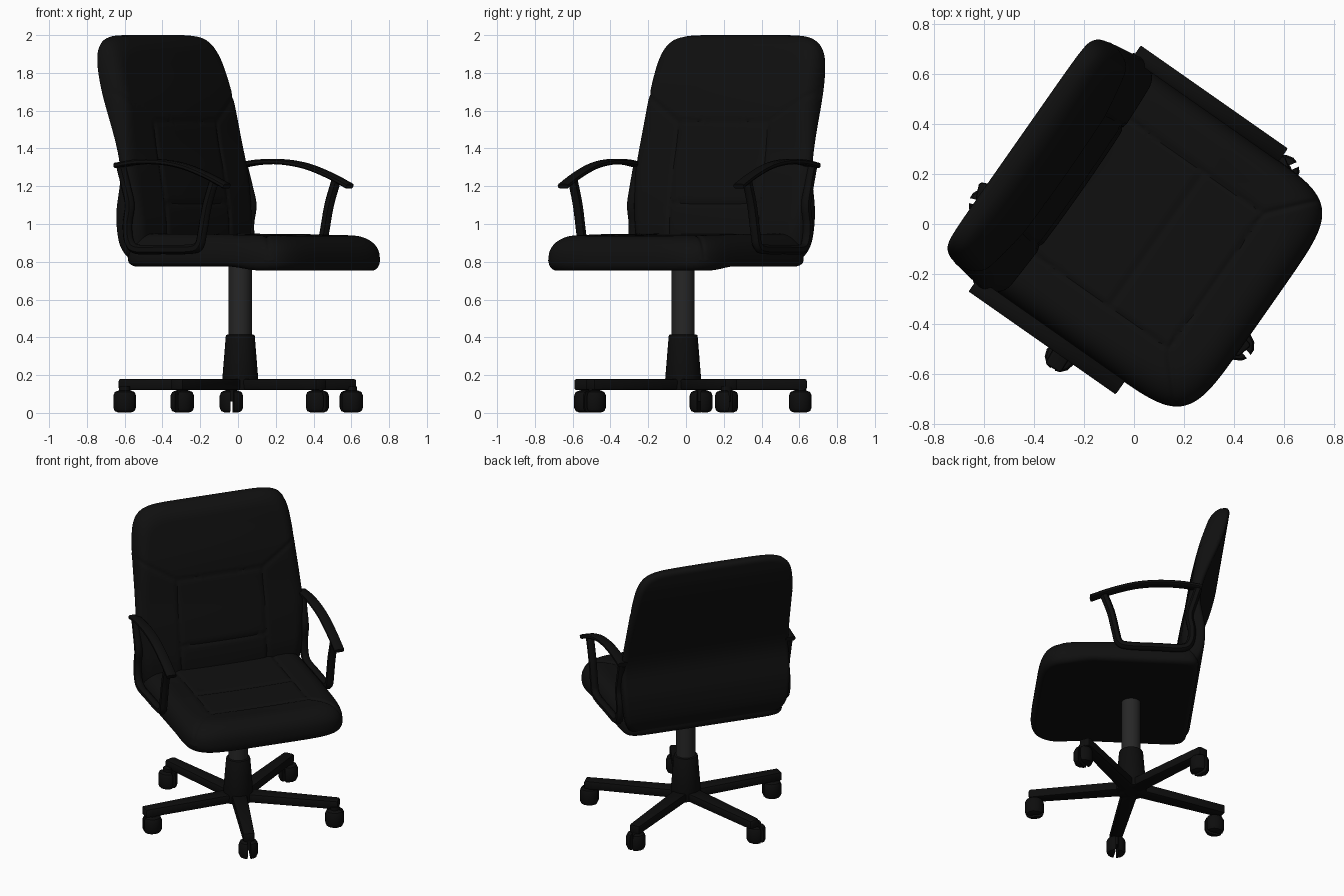
import bpy, bmesh, math
from mathutils import Matrix, Vector

if "Cube" in bpy.data.objects:
    bpy.data.objects.remove(bpy.data.objects["Cube"])

TURN = Matrix.Rotation(math.radians(55), 4, 'Z')   # the whole chair is swivelled


def material(name, v):
    m = bpy.data.materials.new(name)
    m.diffuse_color = (v, v, v, 1)
    m.use_nodes = True
    m.node_tree.nodes["Principled BSDF"].inputs["Base Color"].default_value = m.diffuse_color
    return m


LEATHER = material("black_leather", 0.005)
PLASTIC = material("black_plastic", 0.004)
STEEL = material("dark_steel", 0.02)


def finish(name, bm, mat, matrix=None, angle=40):
    if matrix:
        bm.transform(matrix)
    bmesh.ops.recalc_face_normals(bm, faces=bm.faces)
    me = bpy.data.meshes.new(name)
    bm.to_mesh(me)
    bm.free()
    me.materials.append(mat)
    ob = bpy.data.objects.new(name, me)
    bpy.context.collection.objects.link(ob)
    bpy.ops.object.select_all(action='DESELECT')
    ob.select_set(True)
    bpy.context.view_layer.objects.active = ob
    bpy.ops.object.shade_smooth_by_angle(angle=math.radians(angle))
    return ob


def catmull(p0, p1, p2, p3, t):
    return 0.5 * (2 * p1 + (p2 - p0) * t + (2 * p0 - 5 * p1 + 4 * p2 - p3) * t * t
                  + (3 * p1 - p0 - 3 * p2 + p3) * t ** 3)


def curve(table, x):
    """Cubic interpolation of an (x, value) table."""
    n = len(table)
    x = min(max(x, table[0][0]), table[-1][0])
    slope = [(table[min(i + 1, n - 1)][1] - table[max(i - 1, 0)][1])
             / (table[min(i + 1, n - 1)][0] - table[max(i - 1, 0)][0]) for i in range(n)]
    for i in range(n - 1):
        (x0, y0), (x1, y1) = table[i], table[i + 1]
        if x <= x1:
            h = x1 - x0
            t = (x - x0) / h
            return (y0 * (1 + 2 * t) * (1 - t) ** 2 + h * slope[i] * t * (1 - t) ** 2
                    + y1 * t * t * (3 - 2 * t) + h * slope[i + 1] * t * t * (t - 1))


def bulge(e, width, p):
    q = 1 - min(e / width, 1)
    return max(0, 1 - q ** p) ** (1 / p)


def groove(seams, x, y):
    d = 1.0
    for x0, y0, x1, y1 in seams:
        dx, dy = x1 - x0, y1 - y0
        t = min(max(((x - x0) * dx + (y - y0) * dy) / (dx * dx + dy * dy), 0), 1)
        d = min(d, math.hypot(x - x0 - t * dx, y - y0 - t * dy))
    return 0.008 * math.exp(-(d / 0.011) ** 2)


def pad(name, n_low, n_high, surface, res=116):
    """Upholstered pad: rounded-square grid, two skins joined at the rim."""
    bm = bmesh.new()
    ticks = [x + 0.2 * math.sin(math.pi * x) for x in (2 * i / res - 1 for i in range(res + 1))]
    for side in (0, 1):
        rows = []
        for t in ticks:
            n = n_low if t < 0 else n_high
            row = []
            for s in ticks:
                r = max(abs(s), abs(t))
                k = 1 / ((abs(s) / r) ** n + (abs(t) / r) ** n) ** (1 / n) if r > 1e-6 else 1
                row.append(bm.verts.new(surface(s * k, t * k, max(0, 1 - r), side)))
            rows.append(row)
        for r0, r1 in zip(rows, rows[1:]):
            for i in range(res):
                bm.faces.new((r0[i], r0[i + 1], r1[i + 1], r1[i]))
    bmesh.ops.remove_doubles(bm, verts=bm.verts, dist=1e-5)
    return finish(name, bm, LEATHER, TURN)


# Seat cushion
SEAT_SEAMS = [(-.33, .40, .33, .40), (-.33, .11, .33, .11), (-.33, -.3, -.33, .40),
              (.33, -.3, .33, .40), (.33, .40, .50, .55), (-.33, .40, -.50, .55)]


def seat_surface(a, b, e, side):
    u, v = .54 * a, .13 + .505 * b
    rim = .81
    if side:
        q = min(max((v - .28) / .22, 0), 1)
        low = .775 - .022 * q * q * (3 - 2 * q)
        z = rim + (low - rim) * bulge(e, .07, 2)
    else:
        top = .952 - .012 * max(0, b) - .014 * (1 - a * a) * (1 - b * b)
        z = rim + (top - rim) * bulge(e, .22 + .06 * max(0, b), 2.3) - groove(SEAT_SEAMS, u, v)
    return (u, -v, z)


pad("seat", 14, 6, seat_surface)

# Backrest
WIDTH = [(.79, .535), (.9, .548), (1.1, .565), (1.3, .562), (1.6, .545), (1.85, .53), (2.0, .52)]
REAR = [(.79, -.36), (.9, -.40), (1.05, -.405), (1.25, -.378), (1.4, -.405), (1.7, -.515),
        (1.88, -.562), (2.0, -.575)]
FRONT = [(.79, -.25), (1.0, -.247), (1.1, -.257), (1.25, -.28), (1.4, -.31), (1.65, -.352),
         (1.85, -.41), (2.0, -.46)]
BACK_SEAMS = [(-.29, 1.54, .29, 1.54), (-.29, 1.11, .29, 1.11), (-.29, .9, -.29, 1.54),
              (.29, .9, .29, 1.54), (.29, 1.54, .56, 1.71), (-.29, 1.54, -.56, 1.71)]


def back_surface(a, b, e, side):
    z = 1.395 + .605 * b
    u = curve(WIDTH, z) * a
    rear, front = curve(REAR, z), curve(FRONT, z) - .02 * a * a
    rim = rear + .025
    if side:
        v = rim + (rear - rim) * bulge(e, .05, 2)
    else:
        v = rim + (front - rim) * bulge(e, .15, 2.4) - groove(BACK_SEAMS, u, z)
    return (u, -v, z)


pad("backrest", 12, 8, back_surface)


# Armrests: strips swept along a side-view path
def strip(name, pts, u0, u1, thick):
    P = [Vector(p) for p in pts]
    P = [2 * P[0] - P[1]] + P + [2 * P[-1] - P[-2]]
    path = [catmull(*P[i:i + 4], k / 6) for i in range(len(P) - 3) for k in range(6)] + [P[-2]]
    bm = bmesh.new()
    rings = []
    for i, p in enumerate(path):
        d = (path[min(i + 1, len(path) - 1)] - path[max(i - 1, 0)]).normalized()
        nrm = Vector((-d.y, d.x)) * thick / 2
        c = .3 * thick
        ring = []
        for u, f in ((u0, -.5), (u0, .5), (u0 + c, 1), (u1 - c, 1),
                     (u1, .5), (u1, -.5), (u1 - c, -1), (u0 + c, -1)):
            q = p + nrm * f
            ring.append(bm.verts.new((u, -q.x, q.y)))
        rings.append(ring)
    for r0, r1 in zip(rings, rings[1:]):
        for i in range(8):
            bm.faces.new((r0[i], r0[i - 1], r1[i - 1], r1[i]))
    bm.faces.new(rings[0])
    bm.faces.new(rings[-1])
    finish(name, bm, PLASTIC, TURN, 50)


TOP_PATH = [(-.385, 1.31), (-.25, 1.328), (-.1, 1.328), (.05, 1.305), (.2, 1.255), (.325, 1.20)]
LOOP_PATH = [(.24, 1.23), (.195, 1.1), (.165, .96), (.145, .89), (.09, .867), (-.1, .865),
             (-.26, .867), (-.31, .91), (-.32, 1.0), (-.305, 1.1), (-.33, 1.2), (-.36, 1.30)]
for label, sg in (("right", 1), ("left", -1)):
    strip(label + "_arm_pad", TOP_PATH, *sorted((sg * .535, sg * .6)), .028)
    strip(label + "_arm_frame", LOOP_PATH, *sorted((sg * .54, sg * .586)), .05)


# Swivel base
HUB = Vector((.012, -.015, 0))


def cylinder(name, r0, r1, z0, z1, mat, bevel=0):
    bm = bmesh.new()
    bmesh.ops.create_cone(bm, cap_ends=True, segments=32, radius1=r0, radius2=r1, depth=z1 - z0)
    if bevel:
        rims = [e for e in bm.edges if abs(e.verts[0].co.z - e.verts[1].co.z) < 1e-5]
        bmesh.ops.bevel(bm, geom=rims, offset=bevel, segments=2, affect='EDGES', profile=.5)
    finish(name, bm, mat, Matrix.Translation(HUB + Vector((0, 0, (z0 + z1) / 2))))


cylinder("gas_column", .061, .061, .38, .80, STEEL)
cylinder("column_sleeve", .1, .076, .12, .415, PLASTIC, .008)

CASTERS = [(-.035, .605), (-.60, .08), (-.295, -.53), (.42, -.485), (.60, .215)]
for i, (cx, cy) in enumerate(CASTERS):
    ang = math.radians(95 + 72 * i)
    # Leg
    bm = bmesh.new()
    bmesh.ops.create_cube(bm, size=1)
    for v in bm.verts:
        outer = v.co.x > 0
        half = .037 if outer else .05
        v.co = ((.655 if outer else .03), math.copysign(half, v.co.y), .18 if v.co.z > 0 else .12)
    bmesh.ops.bevel(bm, geom=bm.edges[:], offset=.012, segments=2, affect='EDGES', profile=.5)
    finish(f"base_leg_{i + 1}", bm, PLASTIC, Matrix.Translation(HUB) @ Matrix.Rotation(ang, 4, 'Z'))
    # Barrel-shaped caster split into two wheel halves, with a stem between
    bm = bmesh.new()
    for sg in (-1, 1):
        half = bmesh.new()
        bmesh.ops.create_cone(half, cap_ends=True, segments=12, radius1=.062, radius2=.062, depth=.116,
                              matrix=Matrix.Translation((0, 0, .06)))
        rims = [e for e in half.edges if abs(e.verts[0].co.z - e.verts[1].co.z) < 1e-5]
        bmesh.ops.bevel(half, geom=rims, offset=.026, segments=2, affect='EDGES', profile=.5)
        cut = bmesh.ops.bisect_plane(half, geom=half.verts[:] + half.edges[:] + half.faces[:],
                                     plane_co=(0, sg * .01, 0), plane_no=(0, -sg, 0), clear_outer=True)
        bmesh.ops.holes_fill(half, edges=[e for e in half.edges if e.is_boundary])
        me = bpy.data.meshes.new("caster_half")
        half.to_mesh(me)
        half.free()
        bm.from_mesh(me)
        bpy.data.meshes.remove(me)
    bmesh.ops.create_cone(bm, cap_ends=True, segments=16, radius1=.03, radius2=.03, depth=.08,
                          matrix=Matrix.Translation((0, 0, .1)))
    finish(f"caster_{i + 1}", bm, PLASTIC,
           Matrix.Translation((cx, cy, 0)) @ Matrix.Rotation(ang, 4, 'Z'))
